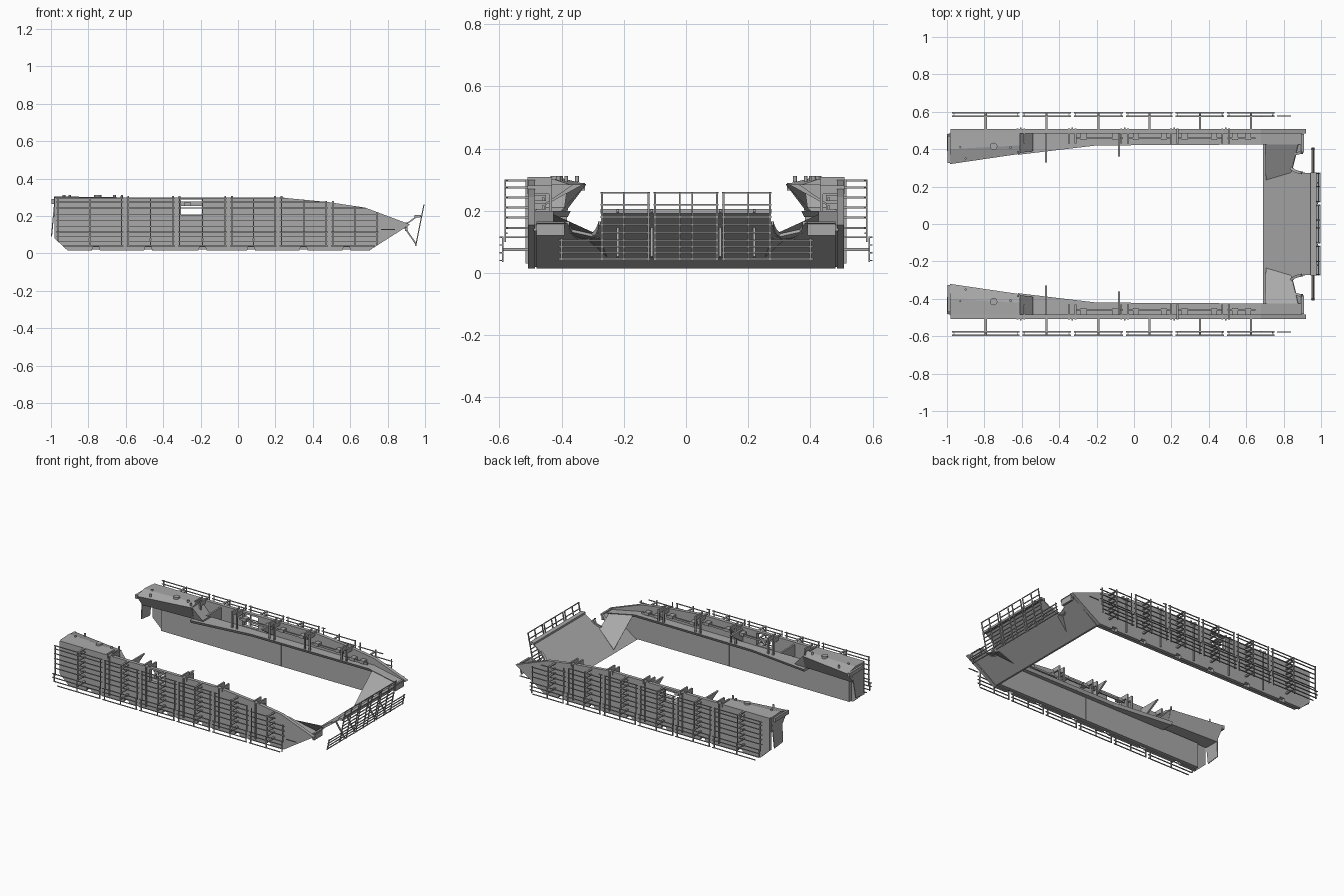
import bpy, bmesh, math
from mathutils import Vector

cube = bpy.data.objects.get("Cube")
if cube:
    bpy.data.objects.remove(cube)

grey = bpy.data.materials.new("armour grey")
grey.use_nodes = True
grey.diffuse_color = (0.4, 0.4, 0.4, 1)
grey.node_tree.nodes["Principled BSDF"].inputs["Base Color"].default_value = (0.4, 0.4, 0.4, 1)


def finish(name, bm, mirror=True):
    bmesh.ops.recalc_face_normals(bm, faces=bm.faces)
    me = bpy.data.meshes.new(name)
    bm.to_mesh(me)
    bm.free()
    ob = bpy.data.objects.new(name, me)
    bpy.context.collection.objects.link(ob)
    me.materials.append(grey)
    if mirror:
        m = ob.modifiers.new("other side", 'MIRROR')
        m.use_axis = (False, True, False)
        m.use_mirror_merge = False
    return ob


def box(bm, x, y, z):
    r = bmesh.ops.create_cube(bm, size=1)["verts"]
    for v in r:
        v.co = [(a[0] + a[1]) / 2 + c * (a[1] - a[0]) for a, c in zip((x, y, z), v.co)]


def loft(bm, a, b):
    """Solid between two matching outlines."""
    va, vb = [bm.verts.new(p) for p in a], [bm.verts.new(p) for p in b]
    n = len(a)
    bm.faces.new(va)
    bm.faces.new(vb[::-1])
    for i in range(n):
        bm.faces.new((va[i], vb[i], vb[(i + 1) % n], va[(i + 1) % n]))


def bar(bm, p, q, r=0.003):
    """Square rod from p to q."""
    p, q = Vector(p), Vector(q)
    d = (q - p).normalized()
    s = d.cross(Vector((0, 0, 1)) if abs(d.z) < 0.9 else Vector((1, 0, 0))).normalized() * r
    t = d.cross(s).normalized() * r
    ring = (s + t, s - t, -s - t, t - s)
    loft(bm, [p + c for c in ring], [q + c for c in ring])


def side(pts, y):
    return [(x, y, z) for x, z in pts]


def interp(table, x):
    for (x0, z0), (x1, z1) in zip(table, table[1:]):
        if x0 <= x <= x1:
            return z0 + (z1 - z0) * (x - x0) / (x1 - x0)
    return table[-1][1]


TOP = [(-0.98, 0.3), (0.22, 0.3), (0.48, 0.275), (0.68, 0.245), (0.92, 0.155)]
LOW = [(-0.98, 0.08), (-0.91, 0.015), (0.7, 0.015), (0.92, 0.155)]
SEAMS = [-0.98, -0.605, -0.33, -0.05, 0.215, 0.49, 0.76]
NOTCHES = [-0.76, -0.48, -0.19, 0.07, 0.35, 0.58]

# Side panel with notches along its lower edge
outline = [LOW[0], LOW[1]]
for x in NOTCHES:
    outline += [(x - 0.022, 0.015), (x - 0.016, 0.034), (x + 0.016, 0.034), (x + 0.022, 0.015)]
outline += [LOW[2]] + TOP[::-1]
bm = bmesh.new()
loft(bm, side(outline, 0.485), side(outline, 0.508))
panel = finish("side_panel", bm, False)

# Window opening
bm = bmesh.new()
box(bm, (-0.305, -0.19), (0.4, 0.55), (0.205, 0.288))
cutter = finish("window_cutter", bm, False)
cutter.hide_render = True
cutter.hide_set(True)
cut = panel.modifiers.new("window", 'BOOLEAN')
cut.object, cut.operation, cut.solver = cutter, 'DIFFERENCE', 'EXACT'
m = panel.modifiers.new("other side", 'MIRROR')
m.use_axis = (False, True, False)
m.use_mirror_merge = False

# Inner ledge running forward into the sloping fender
bm = bmesh.new()
for (x0, y0, z0), (x1, y1, z1) in (((-0.62, 0.37, 0.2), (-0.2, 0.42, 0.2)),
                                   ((-0.2, 0.42, 0.2), (0.68, 0.425, 0.2)),
                                   ((0.68, 0.425, 0.2), (0.9, 0.425, 0.155))):
    loft(bm, [(x0, y0, z0), (x0, 0.49, z0), (x0, 0.49, z0 - 0.02), (x0, y0 + 0.01, z0 - 0.02)],
         [(x1, y1, z1), (x1, 0.49, z1), (x1, 0.49, z1 - 0.02), (x1, y1 + 0.01, z1 - 0.02)])
finish("inner_ledge", bm)

# Lower inner wall
bm = bmesh.new()
wall = [(-0.9, 0.02), (0.7, 0.02), (0.89, 0.15), (0.68, 0.19), (-0.9, 0.19)]
loft(bm, side(wall, 0.46), side(wall, 0.485))
box(bm, (-0.002, 0.002), (0.457, 0.46), (0.02, 0.18))
finish("lower_wall", bm)

# Rear sponson box, wider towards the rear
bm = bmesh.new()
loft(bm, [(-0.985, y, z) for y, z in ((0.49, 0.3), (0.4, 0.305), (0.32, 0.285), (0.385, 0.2), (0.49, 0.2))],
     [(-0.61, y, z) for y, z in ((0.49, 0.3), (0.42, 0.3), (0.375, 0.285), (0.4, 0.2), (0.49, 0.2))])
loft(bm, [(-0.61, y, z) for y, z in ((0.485, 0.285), (0.38, 0.285), (0.4, 0.2), (0.485, 0.2))],
     [(-0.54, y, z) for y, z in ((0.485, 0.21), (0.39, 0.21), (0.4, 0.2), (0.485, 0.2))])
finish("rear_sponson", bm)

# Round hatch, bolts and rear frame on the sponson
bm = bmesh.new()
for x, y, r in ((-0.75, 0.415, 0.02), (-0.93, 0.41, 0.007), (-0.66, 0.41, 0.007),
                (-0.9, 0.35, 0.006), (-0.62, 0.385, 0.006)):
    c = bmesh.ops.create_cone(bm, cap_ends=True, segments=12, radius1=r, radius2=r, depth=0.02)
    bmesh.ops.translate(bm, verts=c["verts"], vec=(x, y, 0.302))
box(bm, (-0.998, -0.982), (0.325, 0.47), (0.265, 0.29))
finish("sponson_fittings", bm)

# Hanging rear flap
bm = bmesh.new()
loft(bm, [(-0.985, 0.375, 0.25), (-0.985, 0.485, 0.25), (-0.999, 0.48, 0.09), (-0.999, 0.39, 0.1)],
     [(-0.98, 0.375, 0.25), (-0.98, 0.485, 0.25), (-0.994, 0.48, 0.09), (-0.994, 0.39, 0.1)])
finish("rear_flap", bm)

# Seam brackets and stowage fittings above the ledge
bm = bmesh.new()
for x in SEAMS[1:6]:
    z = interp(TOP, x)
    for dx in (-0.018, 0.018):
        box(bm, (x + dx - 0.005, x + dx + 0.005), (0.43, 0.51), (z - 0.02, z + 0.008))
        box(bm, (x + dx - 0.005, x + dx + 0.005), (0.43, 0.44), (0.195, z))
    box(bm, (x - 0.004, x + 0.004), (0.508, 0.516), (0.03, z))
for x0, x1 in ((-0.31, -0.06), (-0.03, 0.2), (0.23, 0.47), (0.5, 0.65)):
    z = interp(TOP, x1) - 0.045
    box(bm, (x0, x1), (0.455, 0.463), (z, z + 0.012))
    for x in (x0 + 0.04, x1 - 0.04):
        box(bm, (x - 0.015, x + 0.015), (0.45, 0.486), (z, z + 0.02))
finish("ledge_fittings", bm)

# Triangular arms reaching inwards
bm = bmesh.new()
for x, y in ((-0.47, 0.33), (-0.08, 0.36)):
    tri = [(0.485, 0.2), (0.485, 0.285), (y, 0.285)]
    loft(bm, [(x - 0.006, *p) for p in tri], [(x + 0.006, *p) for p in tri])
finish("inner_arms", bm)

# Slat screens on each side, trimmed to the panel outline
levels = [0.04, 0.065, 0.09, 0.115, 0.145, 0.178, 0.21, 0.243, 0.275, 0.297]
bm = bmesh.new()
for a, b in zip(SEAMS, SEAMS[1:]):
    a, b = a + 0.008, b - 0.008
    for i, z in enumerate(levels):
        xs = [a + (b - a) * k / 40 for k in range(41)]
        xs = [x for x in xs if interp(LOW, x) <= z <= interp(TOP, x)]
        if len(xs) < 2:
            continue
        y = 0.592 if i < 4 else 0.572
        box(bm, (xs[0], xs[-1]), (y, y + 0.007), (z - 0.002, z + 0.002))
    for x in (a + 0.01, (a + b) / 2, b - 0.01):
        box(bm, (x - 0.003, x + 0.003), (0.578, 0.584), (max(0.1, interp(LOW, x)), interp(TOP, x)))
        box(bm, (x - 0.003, x + 0.003), (0.586, 0.592), (max(0.036, interp(LOW, x)), 0.118))
box(bm, (0.765, 0.84), (0.574, 0.58), (0.125, 0.13))
finish("side_slats", bm)

# Struts holding the side screens
bm = bmesh.new()
for a, b in zip(SEAMS, SEAMS[1:]):
    x = (a + b) / 2
    for z in levels[3:]:
        if z <= interp(TOP, x):
            box(bm, (x - 0.006, x + 0.006), (0.5, 0.578), (z - 0.003, z + 0.003))
    box(bm, (x - 0.006, x + 0.006), (0.5, 0.59), (0.07, 0.08))
finish("side_struts", bm)


# Sloping lower front plate with round cut-outs
def front(y, z, out=0.0):
    return (0.69 + (z - 0.015) * 1.43 + out, y, z)


arc = [(0.328 + 0.054 * math.cos(t), 0.165 + 0.054 * math.sin(t))
       for t in (math.radians(-5 - 170 * i / 12) for i in range(13))]
half = [(0.48, 0.015), (0.48, 0.16)] + arc + [(0.272, 0.2)]
shape = half + [(-y, z) for y, z in reversed(half)]
bm = bmesh.new()
loft(bm, [front(y, z) for y, z in shape], [front(y, z, 0.012) for y, z in shape])
finish("front_plate", bm, False)

# Rim around each cut-out and upper flange
bm = bmesh.new()
for p, q in zip(arc, arc[1:]):
    bar(bm, front(*p), front(*q), 0.007)
finish("cutout_rim", bm)
bm = bmesh.new()
box(bm, (0.945, 0.975), (-0.275, 0.275), (0.192, 0.206))
finish("front_flange", bm, False)

# Corner gusset between front plate, ledge and wall
bm = bmesh.new()
tri = [Vector(p) for p in ((0.7, 0.44, 0.195), (0.88, 0.44, 0.157), (0.84, 0.275, 0.12), (0.705, 0.235, 0.03))]
loft(bm, tri, [p + Vector((0.005, 0.005, -0.008)) for p in tri])
box(bm, (0.893, 0.906), (0.39, 0.48), (0.12, 0.165))
finish("corner_gusset", bm)

# Front slat screen, tilted forwards
bm = bmesh.new()


def screen(y, z):
    return (0.95 + (z - 0.04) * 0.2, y, z)


for z in (0.045, 0.065, 0.085, 0.105, 0.13, 0.155, 0.18, 0.22, 0.258):
    w = 0.41 if z < 0.12 else 0.275
    for y0, y1 in ((-w, -0.115), (-0.105, 0.105), (0.115, w)):
        bar(bm, screen(y0, z), screen(y1, z), 0.0025)
for y in (0.02, 0.1, 0.12, 0.2, 0.27, 0.4):
    for s in (-1, 1):
        bar(bm, screen(s * y, 0.04), screen(s * y, 0.112 if y > 0.3 else 0.26))
for y in (-0.22, -0.11, 0.11, 0.22):
    bar(bm, front(y, 0.15), screen(y, 0.05), 0.004)
    bar(bm, front(y, 0.195), screen(y, 0.2), 0.004)
finish("front_slats", bm, False)
